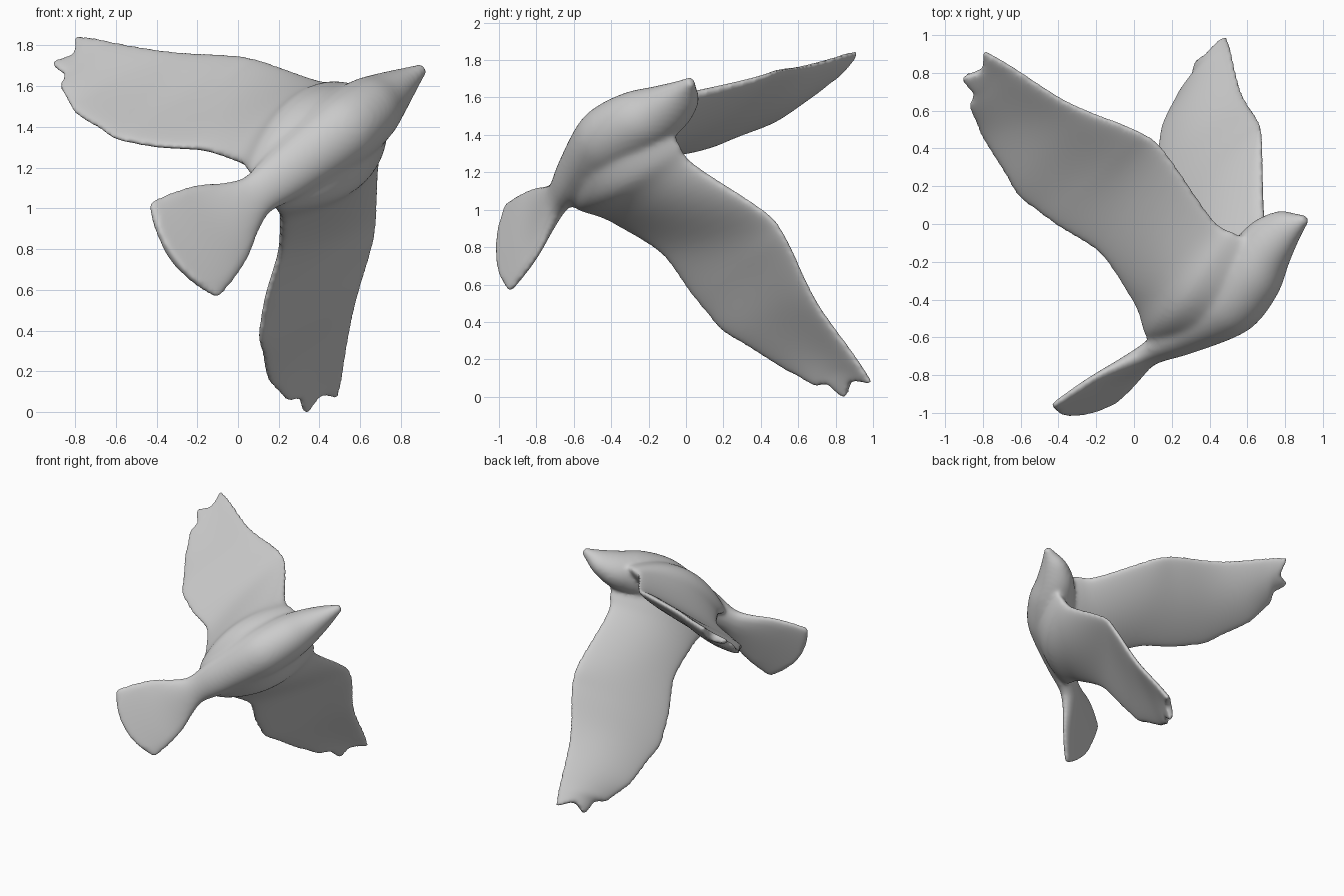
import bpy, bmesh, math
from mathutils import Vector, Matrix

if "Cube" in bpy.data.objects:
    bpy.data.objects.remove(bpy.data.objects["Cube"])

# Bird frame: F = forward, U = towards the back, S = sideways (mirror plane S = 0)
side = Vector((-0.586, -0.035, 0.81)).normalized()
fwd = Vector((0.664, 0.541, 0.518))
fwd = (fwd - side * fwd.dot(side)).normalized()
up = side.cross(fwd)
frame = Matrix((fwd, up, side)).transposed().to_4x4()
frame.translation = (0.32, -0.46, 1.24)


def spline(rows, steps):
    """Catmull-Rom interpolation through rows of numbers."""
    rows = [Vector(r) for r in rows]
    out = []
    for i in range(len(rows) - 1):
        a, b = rows[max(i - 1, 0)], rows[i]
        c, d = rows[i + 1], rows[min(i + 2, len(rows) - 1)]
        for k in range(steps):
            t = k / steps
            out.append(0.5 * (2 * b + (c - a) * t + (2 * a - 5 * b + 4 * c - d) * t**2
                              + (3 * b - a - 3 * c + d) * t**3))
    return out + [rows[-1]]


def loft(bm, rings):
    """Skin a list of closed rings and cap both ends with strips."""
    vs = [[bm.verts.new(p) for p in r] for r in rings]
    n = len(vs[0])
    for a, b in zip(vs, vs[1:]):
        for i in range(n):
            bm.faces.new((a[i], a[(i + 1) % n], b[(i + 1) % n], b[i]))
    for r in (vs[0], vs[-1]):
        for i in range(n // 2):
            quad = [r[i], r[i + 1], r[n - i - 1], r[(n - i) % n]]
            bm.faces.new(list(dict.fromkeys(quad)))


bm = bmesh.new()

# Body, head, beak and tail: F, back U, belly U, half width, bow of the tail end
body = [
    (0.895, 0.03, -0.01, 0.028, 0), (0.84, 0.075, -0.03, 0.045, 0),
    (0.76, 0.14, -0.06, 0.078, 0), (0.62, 0.175, -0.125, 0.127, 0),
    (0.47, 0.16, -0.21, 0.165, 0), (0.28, 0.12, -0.262, 0.182, 0),
    (0.12, 0.09, -0.25, 0.175, 0), (-0.17, 0.04, -0.165, 0.135, 0),
    (-0.35, 0.03, -0.1, 0.108, 0), (-0.46, 0.03, -0.075, 0.145, 0),
    (-0.6, 0.025, -0.055, 0.22, 0.02), (-0.76, 0.018, -0.05, 0.268, 0.055),
    (-0.885, 0.014, -0.045, 0.292, 0.09)]
rings = []
for f, top, bot, w, bow in spline(body, 5):
    ring = []
    e = max(0.5, 1 - 12 * max(bow, 0))    # boxier section keeps the tail edges thick
    for i in range(32):
        a = math.tau * i / 32
        s = math.copysign(abs(math.sin(a))**e, math.sin(a))
        ring.append((f - bow * (1 - math.cos(a)**2), (top + bot) / 2 + (top - bot) / 2 * s,
                     w * math.cos(a)))
    rings.append(ring)
loft(bm, rings)

# Wings: leading edge point, trailing edge point, half thickness, flank fill
wing = [
    (0.61, 0.02, 0.05, -0.29, -0.04, 0.03, 0.10, 0.10),
    (0.555, 0.14, 0.16, -0.28, 0.03, 0.105, 0.095, 0.095),
    (0.52, 0.26, 0.235, -0.195, 0.196, 0.186, 0.068, 0.06),
    (0.592, 0.652, 0.445, -0.155, 0.491, 0.334, 0.043, 0.012),
    (0.57, 0.80, 0.56, -0.235, 0.77, 0.515, 0.04, 0),
    (0.47, 0.98, 0.705, -0.228, 0.959, 0.65, 0.038, 0),
    (0.41, 1.114, 0.812, -0.14, 1.208, 0.81, 0.036, 0),
    (0.36, 1.32, 0.965, -0.048, 1.335, 0.94, 0.033, 0),
    (0.34, 1.40, 1.03, 0.045, 1.38, 0.99, 0.031, 0),
    (0.31, 1.488, 1.095, 0.07, 1.46, 1.065, 0.03, 0)]
out_dir = Vector((0, 0.8, 0.6))
flat = Vector((0, 0.6, -0.8))
N = 24
for sgn in (1, -1):
    rows = spline(wing, 6)
    rings = []
    for j, r in enumerate(rows):
        u = j / (len(rows) - 1)
        lead, trail, t, fill = Vector(r[:3]), Vector(r[3:6]), r[6], max(r[7], 0)
        # small feather ripples on the trailing edge
        trail.x += 0.006 * math.sin(u * 45) * min(1, u * 2)
        power = 0.75 - 0.4 * min(1, u / 0.35)   # soft root, blunt outer edges
        upper, lower = [], []
        for k in range(N + 1):
            c = 0.5 - 0.5 * math.cos(math.pi * k / N)
            arch = max(math.sin(math.pi * c), 0)
            p = lead.lerp(trail, c) + flat * 0.025 * arch
            # notch between the tip feathers
            p -= out_dir * 0.06 * arch**2 * max(0, (u - 0.85) / 0.15)
            h = t * arch ** power
            upper.append(p + flat * h)
            lower.append(p - flat * (h + fill * arch))
        ring = upper + lower[-2:0:-1]
        rings.append([(p.x, p.y, p.z * sgn) for p in ring])
    loft(bm, rings)

bmesh.ops.recalc_face_normals(bm, faces=bm.faces)
mesh = bpy.data.meshes.new("flying_bird")
bm.to_mesh(mesh)
bm.free()
bird = bpy.data.objects.new("flying_bird", mesh)
bpy.context.collection.objects.link(bird)
bird.matrix_world = frame

# Fuse the parts into one soft sculpted skin
fuse = bird.modifiers.new("fuse", 'REMESH')
fuse.mode = 'VOXEL'
fuse.voxel_size = 0.014
fuse.use_smooth_shade = True
soft = bird.modifiers.new("soften", 'SMOOTH')
soft.factor = 0.5
soft.iterations = 16
